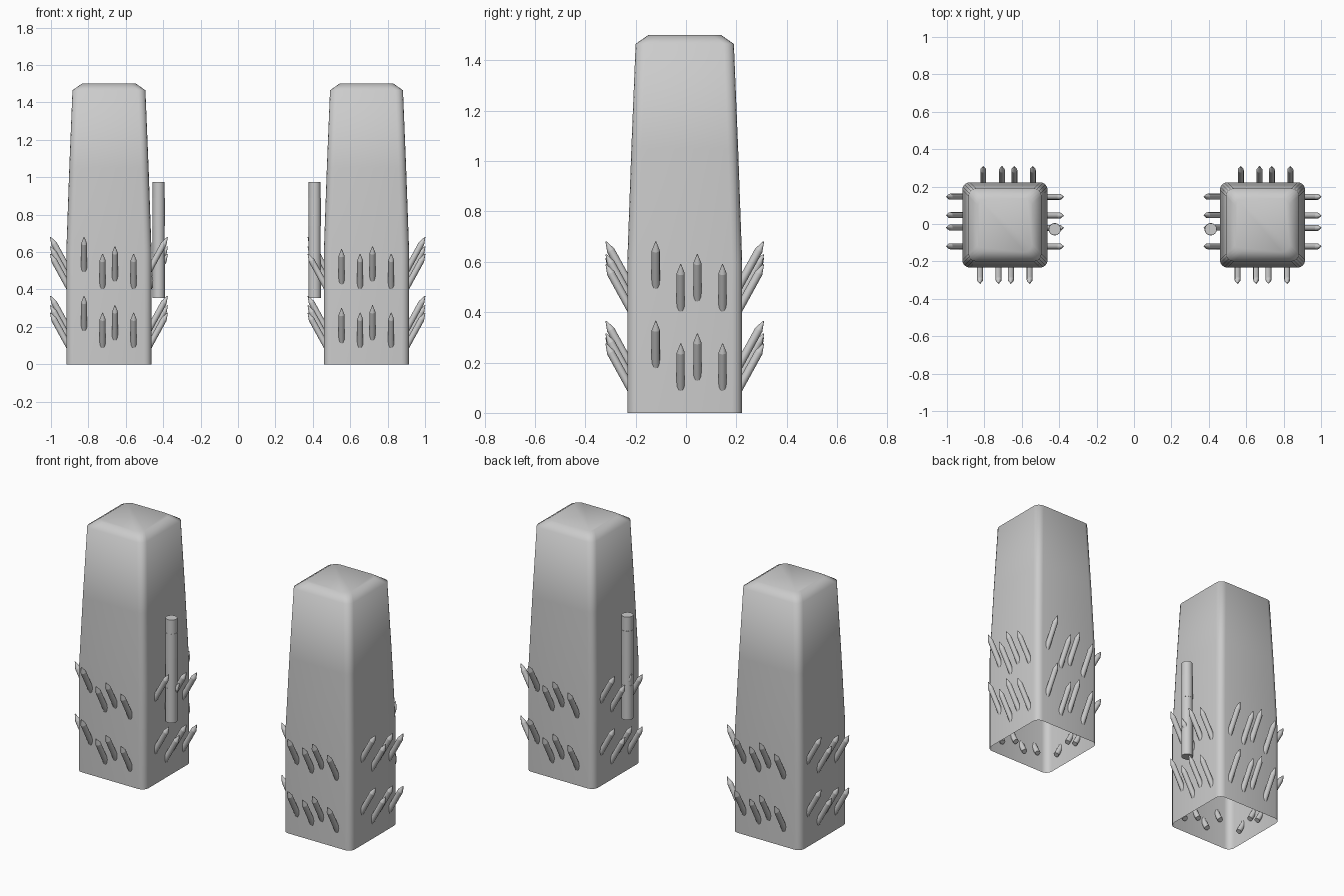
import bpy, bmesh, math
from mathutils import Vector, Matrix

if "Cube" in bpy.data.objects:
    bpy.data.objects.remove(bpy.data.objects["Cube"], do_unlink=True)

CENTER_Y = -0.005
HALF = 0.228

grey = bpy.data.materials.new("light grey")
grey.use_nodes = True
color = (0.6, 0.6, 0.6, 1)
grey.diffuse_color = color
grey.node_tree.nodes["Principled BSDF"].inputs["Base Color"].default_value = color


def finish(bm, name, location, angle):
    bmesh.ops.recalc_face_normals(bm, faces=bm.faces[:])
    mesh = bpy.data.meshes.new(name)
    bm.to_mesh(mesh)
    bm.free()
    mesh.materials.append(grey)
    obj = bpy.data.objects.new(name, mesh)
    obj.location = location
    bpy.context.collection.objects.link(obj)
    bpy.ops.object.select_all(action='DESELECT')
    obj.select_set(True)
    bpy.context.view_layer.objects.active = obj
    bpy.ops.object.shade_smooth_by_angle(angle=math.radians(angle))
    return obj


def rounded_square(bm, half, radius, z, steps=4):
    ring = []
    for corner in range(4):
        turn = Matrix.Rotation(corner * math.pi / 2, 3, 'Z')
        for i in range(steps + 1):
            a = i / steps * math.pi / 2
            inner = half - radius
            p = Vector((inner + radius * math.cos(a), inner + radius * math.sin(a), z))
            ring.append(bm.verts.new(turn @ p))
    return ring


# Tapered pillar shell, open underneath
def pillar(name, x):
    bm = bmesh.new()
    profile = [(HALF, 0), (HALF, 0.6), (0.212, 1.05), (0.195, 1.465), (0.145, 1.5)]
    rings = [rounded_square(bm, h, 0.04, z) for h, z in profile]
    for low, high in zip(rings, rings[1:]):
        for i in range(len(low)):
            j = (i + 1) % len(low)
            bm.faces.new((low[i], low[j], high[j], high[i]))
    bm.faces.new(rings[-1])
    finish(bm, name, (x, CENTER_Y, 0), 60)


def add_rod(bm, start, end, r1, r2, sides, caps=True):
    axis = end - start
    place = Matrix.Translation((start + end) / 2) @ axis.to_track_quat('Z', 'Y').to_matrix().to_4x4()
    bmesh.ops.create_cone(bm, cap_ends=caps, segments=sides, radius1=r1, radius2=r2,
                          depth=axis.length, matrix=place)


# Two rows of upward-slanting pointed pegs on each of the four sides
def spikes(name, x, lowered_side):
    bm = bmesh.new()
    shifts = [0, 0.018, -0.016, -0.018]      # front, left, back, right
    for side in range(4):
        turn = Matrix.Rotation(side * math.pi / 2, 3, 'Z')
        first = 0.615 if side == lowered_side else 0.68
        for across, top in zip((-0.133, -0.034, 0.032, 0.132), (first, 0.59, 0.63, 0.59)):
            for drop in (0, 0.315):
                tip = Vector((across + shifts[side], -HALF - 0.085, top - drop))
                slant = Vector((0, -0.085, 0.155)).normalized()
                neck = tip - slant * 0.04
                foot = tip - slant * 0.235
                add_rod(bm, turn @ foot, turn @ neck, 0.016, 0.016, 12)
                add_rod(bm, turn @ neck, turn @ tip, 0.016, 0.002, 12)
    finish(bm, name, (x, CENTER_Y, 0), 40)


# Stacked round post beside the inner face
def post(name, x):
    bm = bmesh.new()
    levels = [0.355, 0.56, 0.74, 0.89, 0.975]
    for i, (low, high) in enumerate(zip(levels, levels[1:])):
        r = 0.033 - 0.001 * (i % 2)
        add_rod(bm, Vector((0, 0, low)), Vector((0, 0, high)), r, r, 24)
    finish(bm, name, (x, -0.028, 0), 40)


for label, x, post_x, lowered in (("right", -0.69, -0.424, 2), ("left", 0.687, 0.41, 0)):
    pillar(label + "_pillar", x)
    spikes(label + "_spikes", x, lowered)
    post(label + "_post", post_x)
